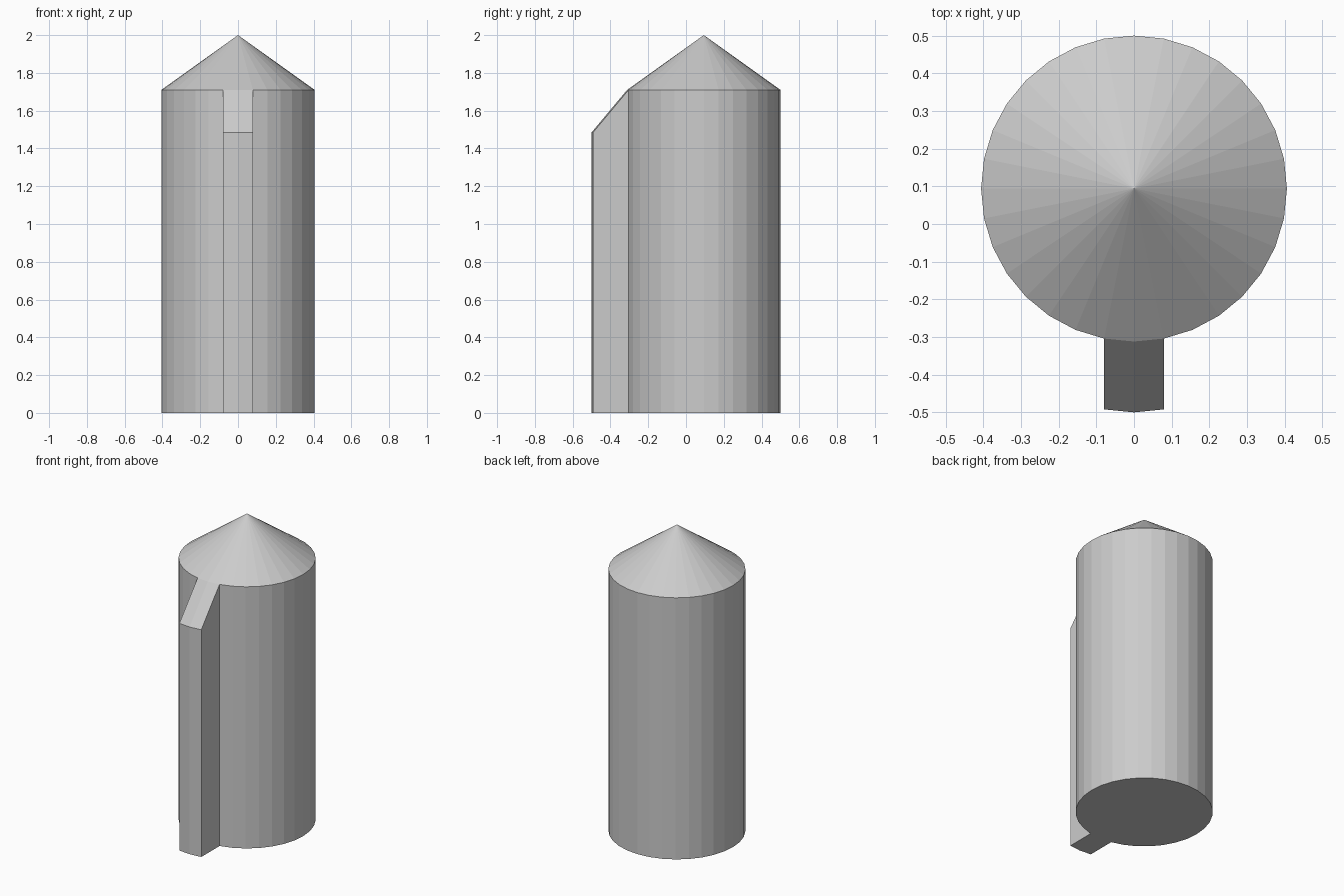
import bpy, bmesh
from mathutils import Matrix, Vector

if "Cube" in bpy.data.objects:
    bpy.data.objects.remove(bpy.data.objects["Cube"])

R, CY, WALL, TIP = 0.406, 0.094, 1.71, 2.0
FIN_OUT, FIN_DROP = 0.188, 0.225

bm = bmesh.new()

# 32-sided body
bmesh.ops.create_cone(bm, cap_ends=True, cap_tris=False, segments=32,
                      radius1=R, radius2=R, depth=WALL,
                      matrix=Matrix.Translation((0, CY, WALL / 2)))
bm.normal_update()

# conical roof: poke the top cap and lift its centre
cap = [f for f in bm.faces if f.normal.z > 0.9]
roof = bmesh.ops.poke(bm, faces=cap)
roof["verts"][0].co = (0, CY, TIP)
bm.normal_update()

# front rib: extrude the two front wall faces, then slope the top
front = [f for f in bm.faces if f.normal.y < -0.99]
rib = bmesh.ops.extrude_face_region(bm, geom=front)["geom"]
for v in (g for g in rib if isinstance(g, bmesh.types.BMVert)):
    v.co += Vector((0, -FIN_OUT, -FIN_DROP if v.co.z > 1 else 0))
old = [f for f in front if f.is_valid]
if old:
    bmesh.ops.delete(bm, geom=old, context='FACES')
bmesh.ops.recalc_face_normals(bm, faces=bm.faces[:])

mesh = bpy.data.meshes.new("ribbed_tower")
bm.to_mesh(mesh)
bm.free()
bpy.context.collection.objects.link(bpy.data.objects.new("ribbed_tower", mesh))
